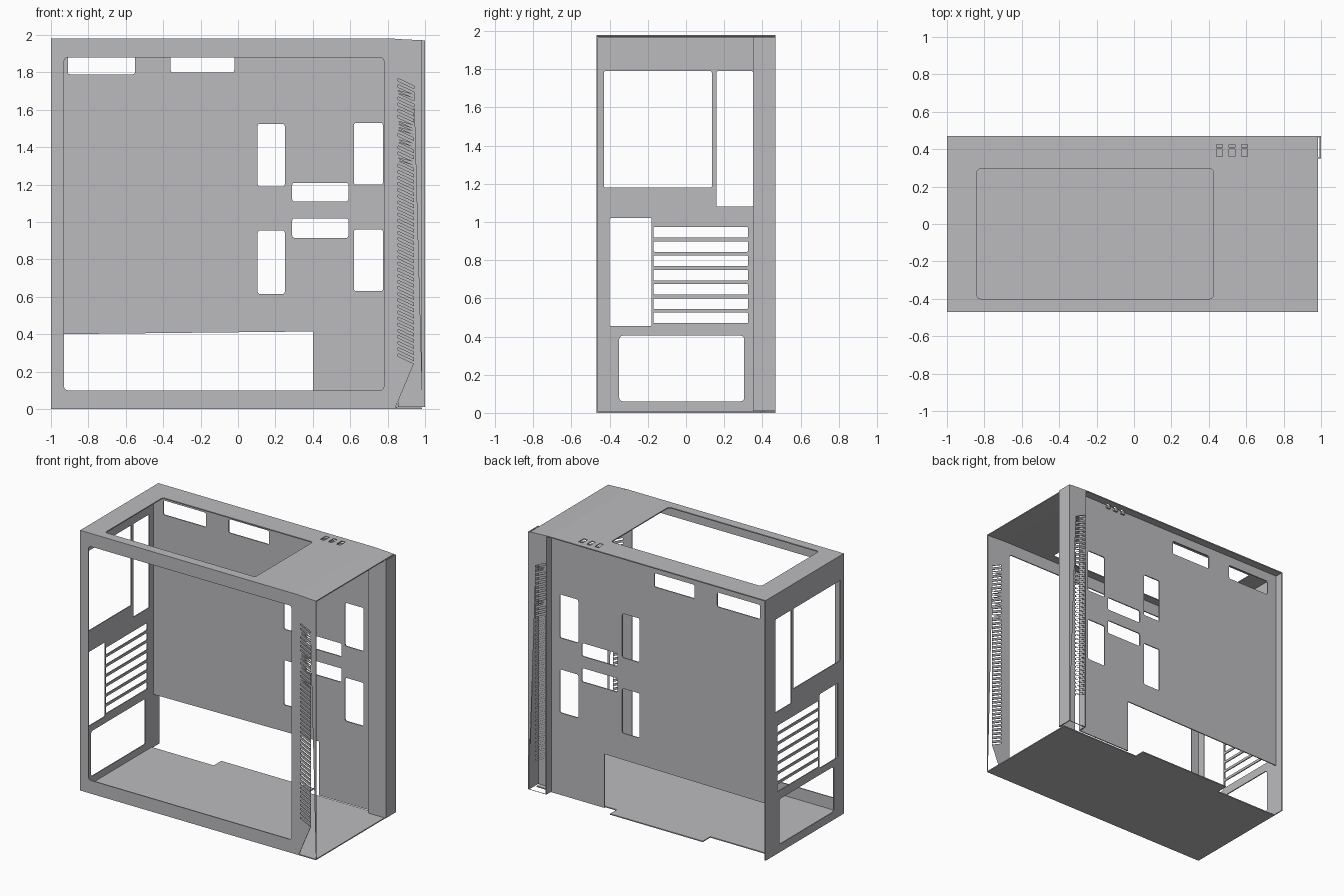
import bpy, bmesh, math
from mathutils import Matrix

if "Cube" in bpy.data.objects:
    bpy.data.objects.remove(bpy.data.objects["Cube"])

T = 0.008  # sheet metal thickness

steel = bpy.data.materials.new("grey_steel")
steel.diffuse_color = (0.5, 0.5, 0.52, 1)
steel.use_nodes = True
steel.node_tree.nodes["Principled BSDF"].inputs["Base Color"].default_value = steel.diffuse_color

# Local (u, v, w) axes of a sheet mapped to world axes
PLANES = {
    "xy": Matrix(((1, 0, 0, 0), (0, 1, 0, 0), (0, 0, 1, 0), (0, 0, 0, 1))),
    "xz": Matrix(((1, 0, 0, 0), (0, 0, -1, 0), (0, 1, 0, 0), (0, 0, 0, 1))),
    "yz": Matrix(((0, 0, 1, 0), (1, 0, 0, 0), (0, 1, 0, 0), (0, 0, 0, 1))),
}


def rect(u0, u1, v0, v1, r=0.0):
    """Rectangle outline, with rounded corners when r > 0."""
    if r == 0:
        return [(u0, v0), (u1, v0), (u1, v1), (u0, v1)]
    pts = []
    corners = [(u1 - r, v1 - r), (u0 + r, v1 - r), (u0 + r, v0 + r), (u1 - r, v0 + r)]
    for k, (cu, cv) in enumerate(corners):
        for s in range(4):
            a = math.pi / 2 * (k + s / 3)
            pts.append((cu + r * math.cos(a), cv + r * math.sin(a)))
    return pts


def sheet(name, plane, offset, outline, holes=(), thick=T):
    """Flat sheet with cut-outs, centred on the offset along its normal axis."""
    cu = bpy.data.curves.new(name, "CURVE")
    cu.dimensions = "2D"
    cu.fill_mode = "BOTH"
    cu.extrude = thick / 2
    for pts in [outline, *holes]:
        sp = cu.splines.new("POLY")
        sp.points.add(len(pts) - 1)
        for p, (u, v) in zip(sp.points, pts):
            p.co = (u, v, 0, 1)
        sp.use_cyclic_u = True
    tmp = bpy.data.objects.new(name + "_curve", cu)
    bpy.context.collection.objects.link(tmp)
    dg = bpy.context.evaluated_depsgraph_get()
    me = bpy.data.meshes.new_from_object(tmp.evaluated_get(dg))
    bpy.data.objects.remove(tmp)
    shift = {"xy": (0, 0, offset), "xz": (0, offset, 0), "yz": (offset, 0, 0)}[plane]
    me.transform(Matrix.Translation(shift) @ PLANES[plane])
    bm = bmesh.new()
    bm.from_mesh(me)
    bmesh.ops.remove_doubles(bm, verts=bm.verts, dist=1e-5)
    bmesh.ops.recalc_face_normals(bm, faces=bm.faces)
    for f in bm.faces:
        f.smooth = False
    bm.to_mesh(me)
    bm.free()
    me.materials.clear()
    me.materials.append(steel)
    me.name = name
    ob = bpy.data.objects.new(name, me)
    bpy.context.collection.objects.link(ob)
    return ob


# Slanted ventilation slots shared by both front strips
vents = []
for i in range(46):
    z = 1.768 - 0.0327 * i
    vents.append([(0.855, z - 0.014), (0.94, z - 0.054), (0.94, z - 0.04), (0.855, z)])

# Near side: window frame and vented strip
sheet("side_frame", "xz", -0.466, rect(-1, 0.84, 0, 1.98),
      [rect(-0.93, 0.78, 0.1, 1.88, 0.02)])
sheet("near_vent_strip", "xz", -0.466, rect(0.84, 0.985, 0.004, 1.972), vents)

# Far side: folded column with vented strip
sheet("far_vent_strip", "xz", 0.466, rect(0.85, 1, 0.01, 1.97), vents)
sheet("column_front", "yz", 0.996, rect(0.35, 0.47, 0.01, 1.97))
sheet("column_return", "xz", 0.354, rect(0.855, 1, 0.01, 1.97))
sheet("column_fold", "yz", 0.85, rect(0.40, 0.47, 0.01, 1.97))

# Motherboard tray with cable openings, cut away low at the rear
tray_outline = [(-0.995, 0.40), (0.40, 0.415), (0.40, 0.005),
                (0.85, 0.005), (0.85, 1.975), (-0.995, 1.975)]
tray_holes = [(-0.91, -0.55, 1.79, 1.90), (-0.36, -0.02, 1.80, 1.905),
              (0.105, 0.25, 1.19, 1.525), (0.105, 0.25, 0.615, 0.955),
              (0.62, 0.775, 1.2, 1.53), (0.62, 0.775, 0.63, 0.96),
              (0.29, 0.59, 1.11, 1.21), (0.29, 0.59, 0.915, 1.02)]
sheet("board_tray", "xz", 0.406, tray_outline, [rect(*h, 0.012) for h in tray_holes])

# Rear panel: fan, port, card slot and power supply openings
rear_holes = [rect(-0.43, 0.135, 1.18, 1.79, 0.006), rect(0.16, 0.35, 1.08, 1.79, 0.006),
              rect(-0.40, -0.18, 0.455, 1.02, 0.006), rect(-0.35, 0.305, 0.06, 0.405, 0.02)]
rear_holes += [rect(-0.17, 0.325, 0.47 + 0.0748 * i, 0.525 + 0.0748 * i, 0.005)
               for i in range(7)]
sheet("rear_panel", "yz", -0.996, rect(-0.47, 0.47, 0, 1.98), rear_holes)

# Top panel with large opening and three button holes, front edge bent down
buttons = [(x, x + 0.032, 0.36, 0.424) for x in (0.441, 0.508, 0.576)]
top = sheet("top_panel", "xy", 1.976, rect(-1, 0.985, -0.47, 0.47),
            [rect(-0.84, 0.425, -0.4, 0.295, 0.02)] + [rect(*b) for b in buttons])
bm = bmesh.new()
bm.from_mesh(top.data)
bmesh.ops.bisect_plane(bm, geom=bm.verts[:] + bm.edges[:] + bm.faces[:],
                       plane_co=(0.82, 0, 0), plane_no=(1, 0, 0))
for v in bm.verts:
    if v.co.x > 0.821:
        v.co.z -= 0.008
bm.to_mesh(top.data)
bm.free()

# Shallow pockets under the button holes
for x0, x1, y0, y1 in buttons:
    sheet("button_pocket", "xy", 1.955, rect(x0, x1, y0, y1), thick=0.034 - 0.014)

# Bottom panel with a wider tab on the far side
sheet("bottom_panel", "xy", 0.004,
      [(-1, -0.47), (0.985, -0.47), (0.985, 0.39), (0.31, 0.39),
       (0.31, 0.47), (-0.47, 0.47), (-0.47, 0.38), (-1, 0.38)])
